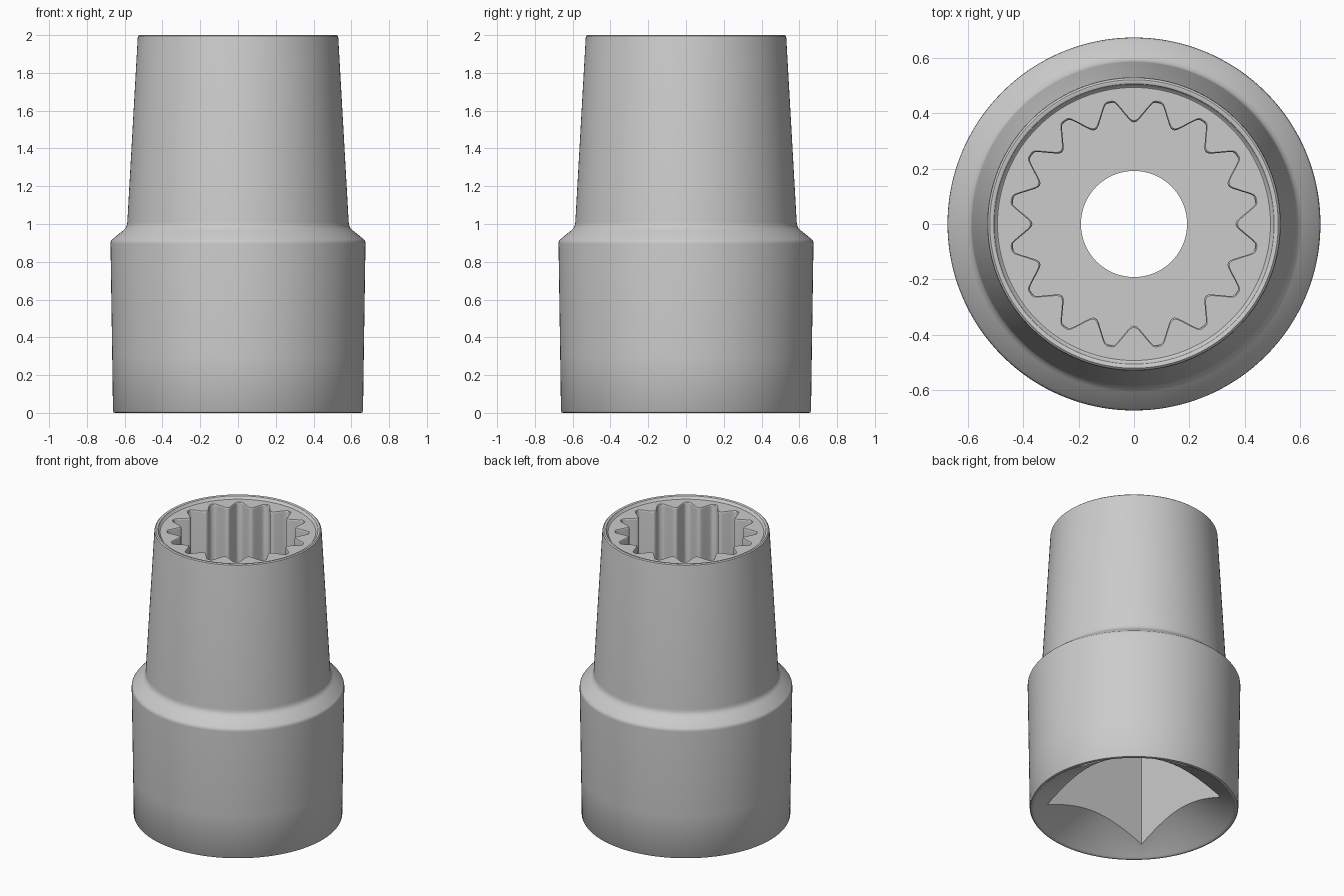
import bpy, bmesh
from math import sin, cos, pi, radians

if "Cube" in bpy.data.objects:
    bpy.data.objects.remove(bpy.data.objects["Cube"])

N = 320        # samples around the axis
TEETH = 16     # internal spline points
HALF = 0.39    # half width of the square drive


def smooth_min(a, b, k):
    h = max(k - abs(a - b), 0) / k
    return min(a, b) - h * h * k / 4


def star(a, grow=0.0):
    """Radius of the rounded spline outline at angle a."""
    step = 2 * pi / TEETH
    t = abs((a % step) - step / 2)            # angle from the nearest outer tip
    ro, ri, h = 0.478, 0.357, step / 2
    r = ro * ri * sin(h) / (ri * sin(h - t) + ro * sin(t))
    r = smooth_min(r, 0.446, 0.014)
    return -smooth_min(-r, -0.368, 0.012) + grow


def square(a):
    return HALF / max(abs(cos(a)), abs(sin(a)))


def circle(r, z):
    return lambda a: (r, z)


def cone_z(r):
    return 0.01 + (0.63 - r) * 0.58


# outer wall, from the base to the top rim
outer = [(0.65, 0), (0.657, 0.002), (0.662, 0.009), (0.666, 0.3), (0.675, 0.895),
         (0.674, 0.907), (0.667, 0.918), (0.608, 0.966), (0.595, 0.979),
         (0.588, 0.993), (0.586, 1.01), (0.531, 1.985), (0.529, 1.994), (0.522, 2.0),
         # rim lip and shallow recess
         (0.513, 2.0), (0.507, 1.997), (0.501, 1.985), (0.494, 1.98)]
rings = [circle(r, z) for r, z in outer]

# splined socket with softened edge and flat floor
rings += [lambda a: (star(a, 0.006), 1.98),
          lambda a: (star(a, 0.002), 1.977),
          lambda a: (star(a), 1.970),
          lambda a: (star(a), 1.10)]

# through hole
rings += [circle(0.192, 1.10), circle(0.192, 0.80)]

# square drive, cut by the conical lead-in at the base
rings += [lambda a: (square(a), 0.80),
          lambda a: (square(a), cone_z(square(a))),
          circle(0.63, 0.01), circle(0.638, 0.002), circle(0.644, 0.0)]

# loft the closed loop of rings
bm = bmesh.new()
loops = []
for ring in rings:
    loop = []
    for i in range(N):
        a = 2 * pi * i / N
        r, z = ring(a)
        loop.append(bm.verts.new((r * cos(a), r * sin(a), z)))
    loops.append(loop)
for k, lo in enumerate(loops):
    up = loops[(k + 1) % len(loops)]
    for i in range(N):
        j = (i + 1) % N
        bm.faces.new((lo[i], lo[j], up[j], up[i]))
bmesh.ops.recalc_face_normals(bm, faces=bm.faces)

mesh = bpy.data.meshes.new("splined_socket")
bm.to_mesh(mesh)
bm.free()
obj = bpy.data.objects.new("splined_socket", mesh)
bpy.context.collection.objects.link(obj)
bpy.context.view_layer.objects.active = obj
obj.select_set(True)
bpy.ops.object.shade_smooth_by_angle(angle=radians(35))
